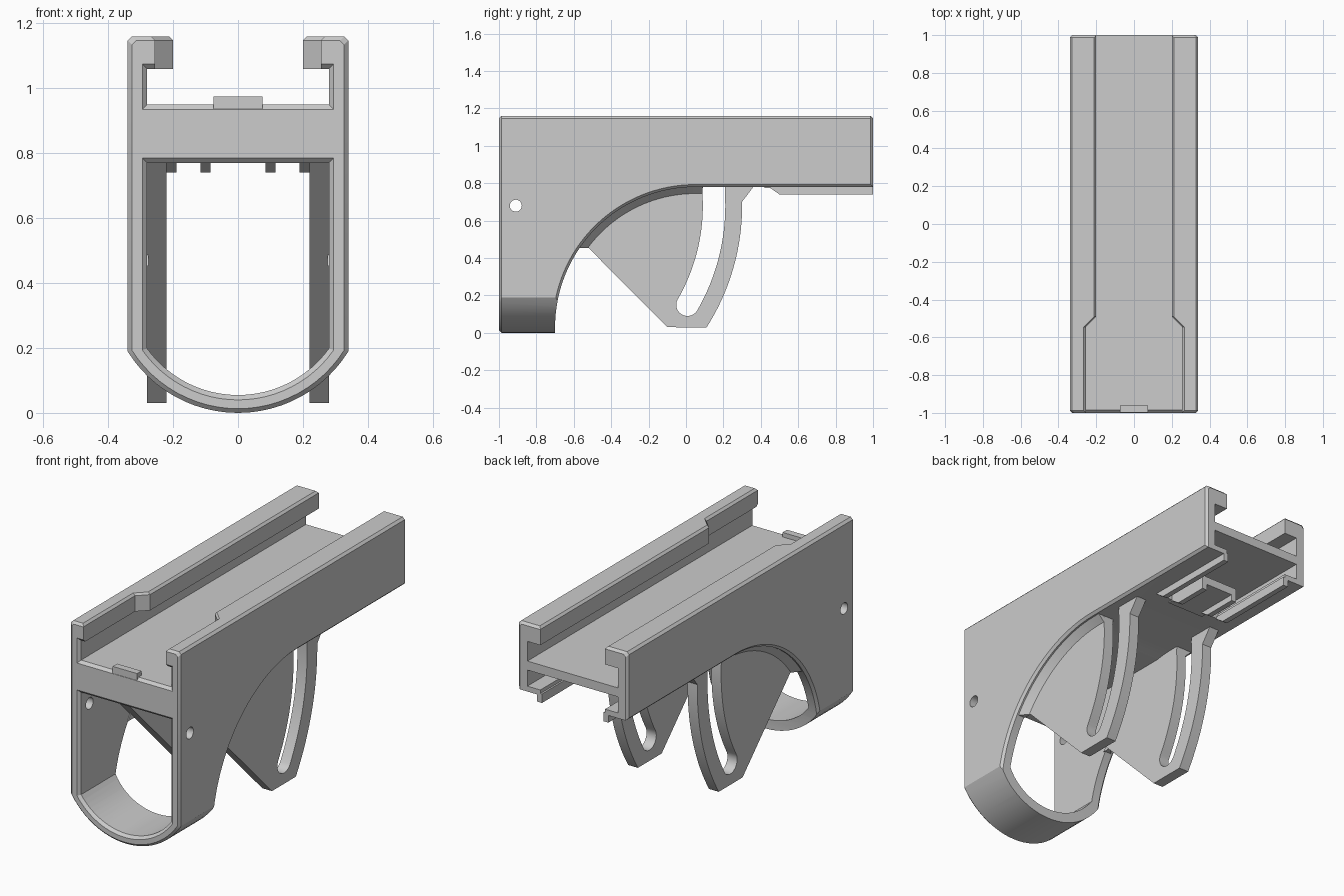
import bpy, bmesh
from math import sin, cos, asin, radians, degrees

cube = bpy.data.objects.get("Cube")
if cube:
    bpy.data.objects.remove(cube, do_unlink=True)

grey = bpy.data.materials.new("plain_grey")
grey.use_nodes = True
GREY = (0.604, 0.604, 0.604, 1)
grey.diffuse_color = GREY
grey.node_tree.nodes["Principled BSDF"].inputs["Base Color"].default_value = GREY


def loft(name, rings):
    """Closed solid through a row of matching rings of points."""
    bm = bmesh.new()
    rows = [[bm.verts.new(p) for p in ring] for ring in rings]
    bm.faces.new(rows[0])
    bm.faces.new(rows[-1][::-1])
    n = len(rows[0])
    for a, b in zip(rows, rows[1:]):
        for i in range(n):
            j = (i + 1) % n
            bm.faces.new((a[j], a[i], b[i], b[j]))
    bm.normal_update()
    if bm.calc_volume(signed=True) < 0:
        bmesh.ops.reverse_faces(bm, faces=bm.faces)
    mesh = bpy.data.meshes.new(name)
    bm.to_mesh(mesh)
    bm.free()
    obj = bpy.data.objects.new(name, mesh)
    bpy.context.collection.objects.link(obj)
    return obj


def place(pts, axis, d):
    if axis == "x":
        return [(d, u, v) for u, v in pts]
    if axis == "y":
        return [(u, d, v) for u, v in pts]
    return [(u, v, d) for u, v in pts]


def prism(name, pts, axis, lo, hi):
    return loft(name, [place(pts, axis, lo), place(pts, axis, hi)])


def flare(shape, axis, d0, o0, d1, o1):
    return loft("flare_cutter", [place(shape(o0), axis, d0), place(shape(o1), axis, d1)])


def rect(u0, u1, v0, v1):
    return [(u0, v0), (u1, v0), (u1, v1), (u0, v1)]


def arc(cu, cv, r, start, end, n=24):
    """Points on an arc, angles in degrees."""
    angles = [radians(start + (end - start) * i / n) for i in range(n + 1)]
    return [(cu + r * cos(t), cv + r * sin(t)) for t in angles]


def volume(mesh):
    bm = bmesh.new()
    bm.from_mesh(mesh)
    result = bm.calc_volume(signed=True)
    bm.free()
    return result


def cut(obj, cutter):
    """Subtract the cutter, taking the first solver with a sound result."""
    cutter.hide_render = True
    before = volume(obj.data)
    mod = obj.modifiers.new("cut", "BOOLEAN")
    mod.operation = "DIFFERENCE"
    mod.object = cutter
    for solver in ("EXACT", "MANIFOLD", "FLOAT"):
        mod.solver = solver
        bpy.context.view_layer.update()
        graph = bpy.context.evaluated_depsgraph_get()
        mesh = bpy.data.meshes.new_from_object(obj.evaluated_get(graph))
        if 0.3 * before < volume(mesh) < before:
            obj.data = mesh
            break
    obj.modifiers.remove(mod)
    bpy.data.objects.remove(cutter, do_unlink=True)


def bowl(half, r):
    """Shallow arc closing two straight sides from below."""
    spread = degrees(asin(half / r))
    return arc(0, 0.4, r, -90 - spread, -90 + spread)


def shell(o):
    half, top, c = 0.34 - o, 1.16 - o, 0.013
    return [(half, top - c), (half - c, top), (c - half, top),
            (-half, top - c)] + bowl(half, 0.4 - o)


def opening(o):
    half, top = 0.28 + o, 0.77 + o
    return [(half, top), (-half, top)] + bowl(half, 0.345 + o)


def channel(o):
    return rect(-0.28 - o, 0.28 + o, 0.95 - o, 1.06 + o)


def lip_gap(o):
    side = [(0.2 + o, 1.1), (0.2 + o, -0.49), (0.255 + o, -0.545), (0.255 + o, -1.1)]
    return side + [(-x, y) for x, y in side[::-1]]


def arch(o):
    curve = arc(0.05, 0.03, 0.75 + o, 180, 90, 32)
    return [(-0.7 - o, -0.1)] + curve + [(1.2, 0.78 + o), (1.2, -0.1)]


# Main body: chamfered shell with a side arch
body = loft("body", [place(shell(o), "y", y) for y, o in
                     ((-1, 0.013), (-0.987, 0), (0.987, 0), (1, 0.013))])
cut(body, prism("arch_cutter", arch(0), "x", -0.5, 0.5))
for s in (1, -1):
    cut(body, flare(arch, "x", s * 0.35, 0.023, s * 0.317, -0.01))

# Front opening and top channel, each flared at the front
for shape in (opening, channel):
    cut(body, prism("through_cutter", shape(0), "y", -1.2, 1.2))
    cut(body, flare(shape, "y", -1.01, 0.025, -0.975, -0.01))

# Gap between the top lips, wider toward the front
cut(body, prism("lip_cutter", lip_gap(0), "z", 1.0, 1.3))
cut(body, flare(lip_gap, "z", 1.138, -0.01, 1.17, 0.022))

# Recess under the rear floor, leaving a flange on each side
cut(body, prism("recess_cutter", rect(-0.28, 0.28, 0.81, 0.9), "y", 0.45, 1.2))
cut(body, prism("flange_cutter", rect(-0.2, 0.2, 0.7, 0.85), "y", 0.45, 1.2))

# Pivot hole through both walls
PIVOT = (-0.91, 0.68)
cut(body, prism("hole_cutter", arc(*PIVOT, 0.032, 0, 345, 23), "x", -0.5, 0.5))

# Stop bump and rear latch tongue
parts = [body,
         prism("stop_bump", rect(-0.075, 0.075, 0.92, 0.975), "y", -0.999, -0.96),
         prism("latch_tongue", rect(-0.115, 0.115, 0.775, 0.82), "y", 0.42, 0.7)]

# Slotted arm outline, arcs centred on the pivot
slot_end = arc(*PIVOT, 1.06, -30, 0)[0]
arm = [(-0.84, 0.775), (-0.1, 0.03)]
arm += arc(*PIVOT, 1.21, -32.5, 1)
arm += [(0.36, 0.78), (0.21, 0.78)]
arm += arc(*PIVOT, 1.12, 4, -30)
arm += arc(*slot_end, 0.06, -40, -200, 14)
arm += arc(*PIVOT, 1.0, -30, 4)
arm += [(0.09, 0.78)]


def ridge(y_end):
    return [(0.45, 0.775), (0.5, 0.74), (y_end, 0.74), (y_end, 0.79), (0.45, 0.79)]


def gusset(name, s):
    """Sloped strip joining the arm to the arch edge."""
    inner = arc(0.05, 0.03, 0.71, 143.5, 87)
    outer = arc(0.05, 0.03, 0.757, 146, 87)
    return loft(name, [[(s * 0.275, *p), (s * 0.325, *q), (s * 0.275, *q)]
                       for p, q in zip(inner, outer)])


# Mirrored side parts
for side, s in (("left", 1), ("right", -1)):
    parts += [
        prism(side + "_slotted_arm", arm, "x", s * 0.22, s * 0.28),
        gusset(side + "_arm_gusset", s),
        prism(side + "_flange_ridge", ridge(1.0), "x", s * 0.19, s * 0.22),
        prism(side + "_tongue_ridge", ridge(0.7), "x", s * 0.085, s * 0.115)]

# One colour throughout; smooth the curves, keep corners crisp
bpy.ops.object.select_all(action="DESELECT")
for obj in parts:
    obj.data.materials.clear()
    obj.data.materials.append(grey)
    obj.select_set(True)
bpy.context.view_layer.objects.active = body
bpy.ops.object.shade_smooth_by_angle(angle=radians(25))
